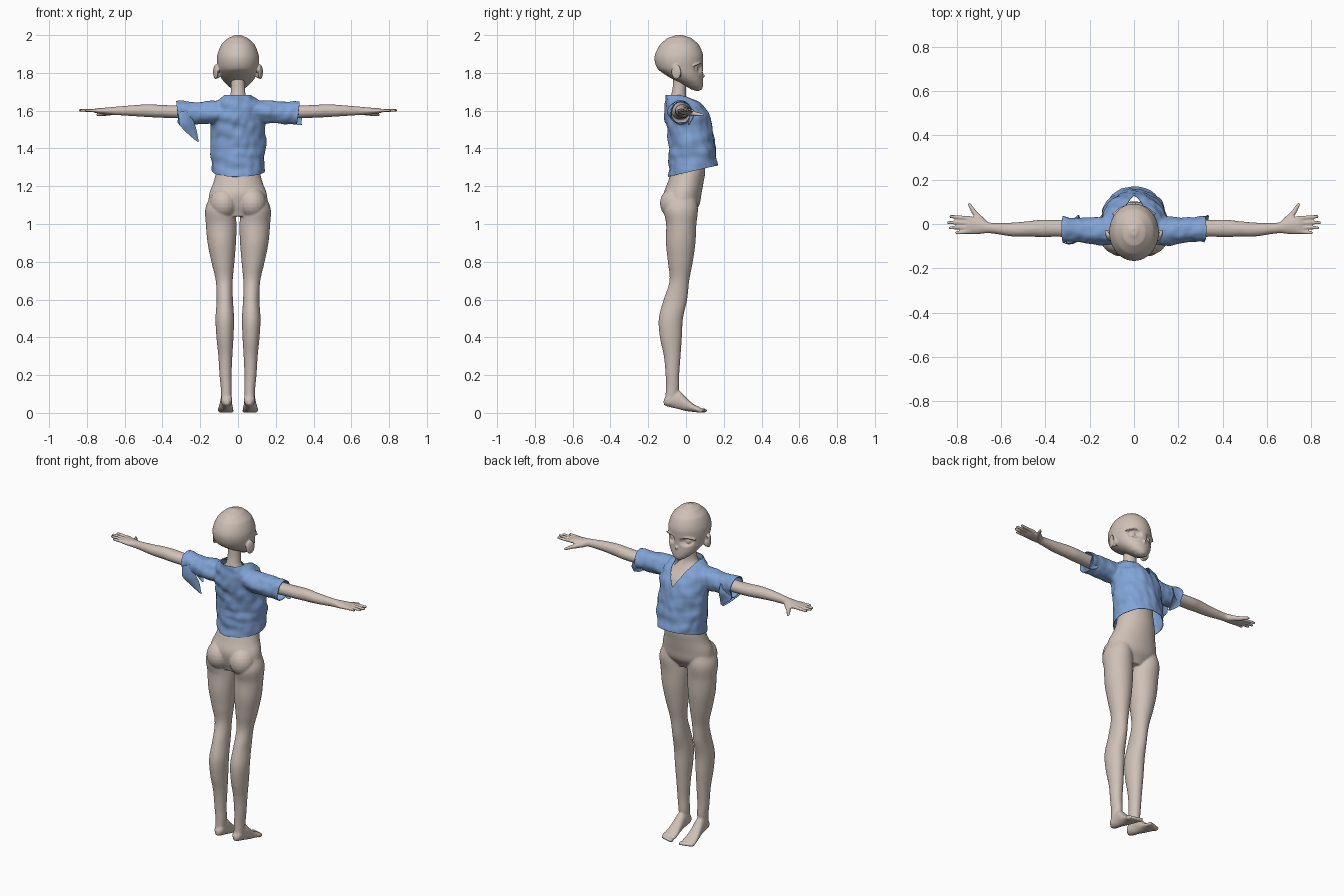
import bpy, bmesh, math
from mathutils import Vector, Matrix, noise

if "Cube" in bpy.data.objects:
    bpy.data.objects.remove(bpy.data.objects["Cube"], do_unlink=True)


def material(name, rgb):
    m = bpy.data.materials.new(name)
    m.use_nodes = True
    m.diffuse_color = (*rgb, 1)
    m.node_tree.nodes["Principled BSDF"].inputs["Base Color"].default_value = (*rgb, 1)
    return m


SKIN = material("warm grey skin", (0.62, 0.53, 0.47))
BLUE = material("blue cloth", (0.22, 0.37, 0.68))


def resample(rows, n=6):
    """Catmull-Rom interpolation of section rows."""
    out = []
    last = len(rows) - 1
    for i in range(last):
        p, a, b, q = rows[max(i - 1, 0)], rows[i], rows[i + 1], rows[min(i + 2, last)]
        for k in range(n):
            t = k / n
            row = [0.5 * (2 * B + (C - A) * t + (2 * A - 5 * B + 4 * C - D) * t * t
                          + (3 * B - A - 3 * C + D) * t ** 3)
                   for A, B, C, D in zip(p, a, b, q)]
            row[0] = a[0] + (b[0] - a[0]) * t
            out.append(row)
    return out + [list(rows[-1])]


def loft(bm, axis, rows, side=1, seg=40):
    """Closed body of elliptical sections: (position, centre u, centre v, radius u, radius v)."""
    rings = []
    for t, cu, cv, ru, rv in resample(rows):
        ring = []
        for k in range(seg):
            a = 2 * math.pi * k / seg
            u, v = cu + ru * math.cos(a), cv + rv * math.sin(a)
            p = {"x": (t, u, v), "y": (u, t, v), "z": (u, v, t)}[axis]
            ring.append(bm.verts.new((p[0] * side, p[1], p[2])))
        rings.append(ring)
    for r, s in zip(rings, rings[1:]):
        for k in range(seg):
            bm.faces.new((r[k], r[(k + 1) % seg], s[(k + 1) % seg], s[k]))
    bm.faces.new(rings[0])
    bm.faces.new(rings[-1])


def ball(bm, centre, radii, tilt=0):
    m = Matrix.Translation(centre) @ Matrix.Rotation(tilt, 4, "Z") @ Matrix.Diagonal((*radii, 1))
    bmesh.ops.create_uvsphere(bm, u_segments=20, v_segments=12, radius=1, matrix=m)


def rod(bm, a, b, r1, r2):
    """Tapered limb with a round tip."""
    a, b = Vector(a), Vector(b)
    m = Matrix.Translation((a + b) / 2) @ (b - a).to_track_quat("Z", "Y").to_matrix().to_4x4()
    bmesh.ops.create_cone(bm, cap_ends=True, segments=14, radius1=r1, radius2=r2,
                          depth=(b - a).length, matrix=m)
    ball(bm, b, (r2, r2, r2))


def finish(name, bm, mat):
    bmesh.ops.recalc_face_normals(bm, faces=bm.faces)
    me = bpy.data.meshes.new(name)
    bm.to_mesh(me)
    bm.free()
    ob = bpy.data.objects.new(name, me)
    bpy.context.collection.objects.link(ob)
    me.materials.append(mat)
    return ob


def apply_all(ob):
    bpy.ops.object.select_all(action="DESELECT")
    ob.select_set(True)
    bpy.context.view_layer.objects.active = ob
    for m in list(ob.modifiers):
        bpy.ops.object.modifier_apply(modifier=m.name)
    bpy.ops.object.shade_smooth()


def fuse(ob, voxel, rounds):
    """Blend overlapping pieces into one soft surface."""
    r = ob.modifiers.new("fuse", "REMESH")
    r.mode, r.voxel_size = "VOXEL", voxel
    s = ob.modifiers.new("soften", "SMOOTH")
    s.factor, s.iterations = 0.5, rounds
    apply_all(ob)


# Body: torso, neck, legs, feet, arms and hands
bm = bmesh.new()
loft(bm, "z", [(1.04, 0, -.03, .09, .06), (1.10, 0, -.02, .15, .09), (1.16, 0, -.018, .152, .10),
               (1.22, 0, -.002, .13, .095), (1.28, 0, .012, .115, .09), (1.38, 0, .01, .105, .085),
               (1.5, 0, .01, .12, .09), (1.58, 0, -.015, .12, .085), (1.63, 0, -.035, .08, .06),
               (1.67, 0, -.04, .045, .042), (1.72, 0, -.035, .037, .036), (1.8, 0, -.03, .037, .037)])
LEG = [(1.16, .085, -.02, .06, .07), (1.08, .095, -.027, .078, .09), (1.0, .089, -.025, .081, .08),
       (.9, .086, -.028, .075, .078), (.8, .08, -.03, .061, .066), (.7, .073, -.035, .045, .052),
       (.6, .07, -.056, .043, .062), (.5, .07, -.08, .049, .064), (.4, .069, -.08, .045, .058),
       (.3, .067, -.073, .037, .044), (.2, .066, -.072, .032, .036), (.13, .062, -.072, .029, .035),
       (.05, .062, -.08, .026, .03)]
FOOT = [(-.118, .06, .057, .012, .015), (-.1, .06, .067, .027, .033), (-.04, .062, .07, .029, .05),
        (0, .064, .046, .033, .036), (.04, .065, .026, .039, .021), (.07, .066, .017, .042, .015),
        (.085, .066, .013, .035, .01)]
ARM = [(.1, -.03, 1.6, .05, .045), (.2, -.025, 1.595, .042, .04), (.33, -.02, 1.594, .038, .034),
       (.42, -.02, 1.597, .039, .034), (.47, -.022, 1.6, .035, .034), (.55, -.025, 1.6, .031, .029),
       (.65, -.018, 1.599, .024, .022), (.7, -.01, 1.598, .035, .018), (.745, -.005, 1.599, .041, .014),
       (.76, -.005, 1.6, .036, .01)]
FINGERS = [(.026, .828, .034), (.006, .838, .006), (-.014, .83, -.017), (-.033, .802, -.04)]
for s in (1, -1):
    loft(bm, "z", LEG, s)
    loft(bm, "y", [(y, cx * s, cz, rx, rz) for y, cx, cz, rx, rz in FOOT])
    loft(bm, "x", ARM, s)
    ball(bm, (.076 * s, -.062, 1.11), (.074, .076, .082))
    for i in range(5):
        ball(bm, (s * (.034 + .0155 * i), .092 - .0045 * i, .012),
             (.011 - .0008 * i, .02, .0115))
    for y, tip_x, tip_y in FINGERS:
        rod(bm, (.735 * s, y, 1.6), (tip_x * s, tip_y, 1.602), .0105, .0075)
    rod(bm, (.675 * s, .0, 1.592), (.72 * s, .05, 1.583), .018, .012)
    rod(bm, (.72 * s, .05, 1.583), (.743 * s, .088, 1.578), .012, .008)
fuse(finish("body", bm, SKIN), .0055, 3)

# Head with eye hollows, eyeballs, lashes, nose, mouth and ears
bm = bmesh.new()
loft(bm, "z", [(1.705, 0, .06, .01, .01), (1.712, 0, .056, .026, .028), (1.73, 0, .042, .052, .048),
               (1.76, 0, .016, .08, .075), (1.79, 0, -.01, .098, .099), (1.82, 0, -.03, .107, .119),
               (1.86, 0, -.037, .112, .128), (1.9, 0, -.037, .108, .126), (1.95, 0, -.035, .088, .102),
               (1.985, 0, -.035, .052, .062), (2.001, 0, -.035, .015, .018)], seg=96)
for v in bm.verts:
    if v.co.y > 0:
        d = math.hypot((abs(v.co.x) - .05) / .036, (v.co.z - 1.825) / .028)
        v.co.y -= .024 * max(0, 1 - d * d)
ball(bm, (0, .086, 1.785), (.008, .016, .01))
ball(bm, (0, .08, 1.752), (.02, .011, .007))
for s in (1, -1):
    ball(bm, (.05 * s, .048, 1.824), (.02, .016, .02))
    ball(bm, (.118 * s, -.052, 1.805), (.01, .028, .04), -.4 * s)
    ball(bm, (.108 * s, -.04, 1.795), (.016, .014, .025))
    rod(bm, (.025 * s, .085, 1.848), (.06 * s, .073, 1.852), .004, .005)
    rod(bm, (.06 * s, .073, 1.852), (.098 * s, .045, 1.838), .005, .004)
fuse(finish("head", bm, SKIN), .0045, 3)

# Shirt: loose trunk and sleeves
bm = bmesh.new()
loft(bm, "z", [(1.2, 0, .035, .128, .13), (1.3, 0, .038, .137, .128), (1.4, 0, .033, .143, .122),
               (1.5, 0, .02, .14, .122), (1.58, 0, .005, .145, .116), (1.63, 0, -.01, .135, .1),
               (1.66, 0, -.034, .1, .074), (1.7, 0, -.048, .055, .05)], seg=64)
for s in (1, -1):
    loft(bm, "x", [(.06, -.03, 1.6, .06, .05), (.15, -.03, 1.592, .062, .06),
                   (.25, -.027, 1.588, .055, .056), (.35, -.025, 1.59, .058, .06)], s)
shirt = finish("shirt", bm, BLUE)
fuse(shirt, .0075, 5)

# Cloth folds, then cut the hem, cuffs, collar and V-shaped neckline
bm = bmesh.new()
bm.from_mesh(shirt.data)
bm.normal_update()
for v, n in [(v, v.normal.copy()) for v in bm.verts]:
    x, y, z = v.co
    fold = noise.noise(Vector((x * 9 + z * 5, y * 9, z * 22)))
    crease = noise.noise(Vector((x * 24, y * 24 + z * 8, z * 16 - x * 12)))
    v.co += n * (.008 * fold + .006 * crease)


def cut(point, normal, clear=True):
    bmesh.ops.bisect_plane(bm, geom=bm.verts[:] + bm.edges[:] + bm.faces[:], dist=1e-5,
                           plane_co=point, plane_no=normal, clear_outer=clear)


cut((0, -.095, 1.25), (0, .23, -1))
cut((0, 0, 1.682), (0, 0, 1))
V_BOTTOM, V_SLOPE = 1.56, .55
for s in (1, -1):
    cut((.32 * s, 0, 1.59), (s, 0, -.12))
    cut((0, 0, V_BOTTOM), (s, 0, -V_SLOPE), False)
cut((0, -.03, 0), (0, 1, 0), False)
gone = []
for f in bm.faces:
    c = f.calc_center_median()
    if c.y > -.03 and abs(c.x) < V_SLOPE * (c.z - V_BOTTOM):
        gone.append(f)
bmesh.ops.delete(bm, geom=gone, context="FACES")
bm.to_mesh(shirt.data)
bm.free()


def thicken(ob, amount):
    m = ob.modifiers.new("cloth", "SOLIDIFY")
    m.thickness, m.offset = amount, 0
    apply_all(ob)
    bpy.ops.object.shade_smooth_by_angle(angle=math.radians(50))


thicken(shirt, .003)


# Torn strips hanging from the sleeves
def strip(name, path):
    """Bent cloth ribbon: (x, y, z, half width) along its length."""
    bm = bmesh.new()
    rows = []
    for x, y, z, w in resample(path):
        rows.append([bm.verts.new((x + w * k, y - .35 * w * (1 - k * k) + .3 * w * k, z + .35 * w * k))
                     for k in (-1, -.5, 0, .5, 1)])
    for a, b in zip(rows, rows[1:]):
        for k in range(4):
            bm.faces.new((a[k], a[k + 1], b[k + 1], b[k]))
    thicken(finish(name, bm, BLUE), .004)


strip("right_sleeve_back_strip", [(-.285, -.075, 1.6, .03), (-.275, -.075, 1.54, .035),
                                  (-.245, -.06, 1.49, .024), (-.21, -.05, 1.437, .003)])
strip("right_sleeve_front_strip", [(-.28, .02, 1.6, .03), (-.285, .03, 1.55, .035),
                                   (-.265, .02, 1.51, .02), (-.24, .01, 1.475, .003)])
strip("left_sleeve_strip", [(.295, .025, 1.6, .02), (.305, .03, 1.56, .03),
                            (.32, .02, 1.535, .016), (.335, .015, 1.525, .003)])
